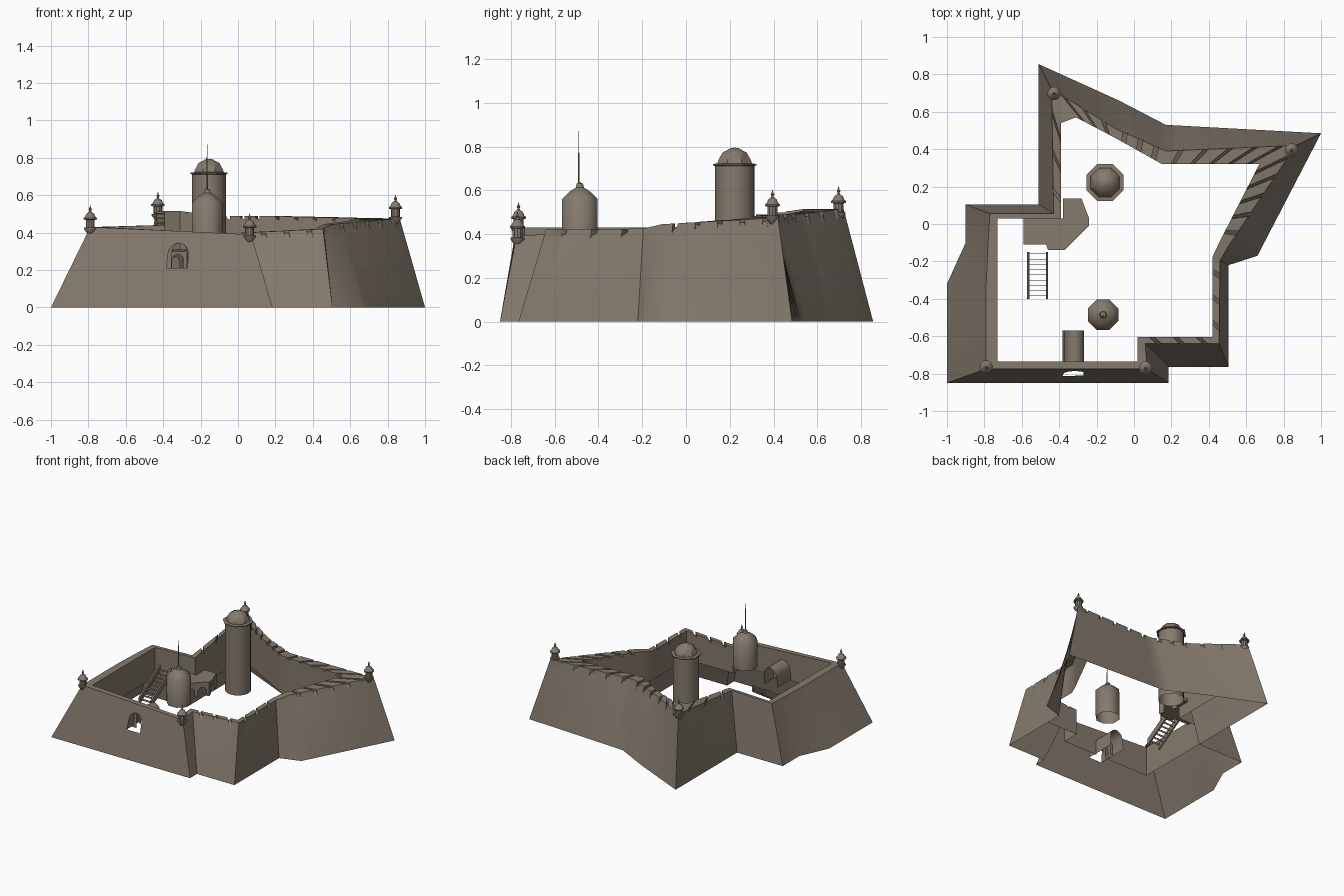
import bpy, bmesh, math
from mathutils import Vector

cube = bpy.data.objects.get("Cube")
if cube:
    bpy.data.objects.remove(cube, do_unlink=True)

stone = bpy.data.materials.new("weathered_stone")
stone.use_nodes = True
STONE = (0.235, 0.195, 0.155, 1)
stone.diffuse_color = STONE
stone.node_tree.nodes["Principled BSDF"].inputs["Base Color"].default_value = STONE


def finish(name, bm, angle=30, closed=False):
    bmesh.ops.remove_doubles(bm, verts=bm.verts, dist=0.0004)
    if closed:
        bmesh.ops.recalc_face_normals(bm, faces=bm.faces)
    me = bpy.data.meshes.new(name)
    bm.to_mesh(me)
    bm.free()
    me.materials.append(stone)
    ob = bpy.data.objects.new(name, me)
    bpy.context.collection.objects.link(ob)
    bpy.ops.object.select_all(action='DESELECT')
    ob.select_set(True)
    bpy.context.view_layer.objects.active = ob
    bpy.ops.object.shade_smooth_by_angle(angle=math.radians(angle))


def quad(bm, *pts):
    bm.faces.new([bm.verts.new(p) for p in pts])


def lathe(name, x, y, z, profile, sides, turn=0.0, angle=35):
    bm = bmesh.new()
    for (r0, z0), (r1, z1) in zip(profile, profile[1:]):
        for i in range(sides):
            a, b = [turn + math.tau * k / sides for k in (i, i + 1)]
            quad(bm, *[(x + r * math.cos(t), y + r * math.sin(t), z + h)
                       for r, h, t in ((r0, z0, a), (r0, z0, b), (r1, z1, b), (r1, z1, a))])
    finish(name, bm, angle)


def prism(name, outline, z0, z1):
    bm = bmesh.new()
    face = bm.faces.new([bm.verts.new((x, y, z0)) for x, y in outline])
    top = bmesh.ops.extrude_face_region(bm, geom=[face], use_keep_orig=True)["geom"]
    bmesh.ops.translate(bm, vec=(0, 0, z1 - z0), verts=[v for v in top if isinstance(v, bmesh.types.BMVert)])
    finish(name, bm, closed=True)


# Curtain wall corners: foot, outer rim, inner rim, rim height, notches on the wall that follows
corners = [
    ((-1, -.85), (-.79, -.775), (-.73, -.735), .43, 0),
    ((.185, -.85), (.07, -.775), (.02, -.735), .39, 0),
    ((.185, -.765), (.06, -.64), (.02, -.605), .40, 3),
    ((.505, -.765), (.455, -.64), (.42, -.605), .42, 3),
    ((.505, -.22), (.46, -.195), (.42, -.175), .425, 0),
    ((.66, -.17), (.51, -.11), (.46, -.09), .445, 5),
    ((1, .485), (.865, .42), (.67, .32), .475, 5),
    ((.17, .53), (.17, .39), (.15, .32), .49, 3),
    ((-.08, .66), (-.1, .51), (-.1, .46), .49, 3),
    ((-.51, .855), (-.44, .72), (-.31, .57), .515, 0),
    ((-.51, .855), (-.44, .72), (-.39, .54), .515, 3),
    ((-.51, .105), (-.43, .055), (-.39, .03), .44, 0),
    ((-.9, .105), (-.77, .055), (-.73, .03), .43, 0),
    ((-.9, -.1), (-.78, -.1), (-.73, -.1), .43, 0),
    ((-1, -.32), (-.79, -.32), (-.73, -.32), .43, 0),
]
GROUND = 0.2
GATE_X, GATE_R, SILL, SPRING = -.322, .054, .21, .29


def column(a, b, t, drop=0.0):
    """Foot, shoulder, outer rim, inner rim and inner foot of the wall section at t."""
    foot, outer, inner = [Vector(p).lerp(Vector(q), t) for p, q in zip(a[:3], b[:3])]
    z = a[3] + (b[3] - a[3]) * t
    base, rim = Vector((*foot, 0)), Vector((*outer, z))
    return [base, base.lerp(rim, .9), rim - Vector((0, 0, drop)),
            Vector((*inner, z - drop * .7)), Vector((*inner, GROUND))]


def span(bm, c, d):
    for k in range(4):
        quad(bm, c[k], d[k], d[k + 1], c[k + 1])


def at_height(c, z):
    return c[0].lerp(c[2], z / c[2].z)


def arch(x, centre, radius, spring):
    return spring + math.sqrt(max(0, radius ** 2 - (x - centre) ** 2))


wall = bmesh.new()
tunnel = bmesh.new()

# Front wall with the arched gate left open
a, b = corners[:2]
left, right = [Vector(c[0]).lerp(Vector(c[1]), .65).x for c in (a, b)]
arch_x = [GATE_X - GATE_R * math.cos(math.pi * i / 10) for i in range(11)]
heights = [arch(x, GATE_X, GATE_R, SPRING) for x in arch_x]
cols = [column(a, b, (x - left) / (right - left)) for x in arch_x]
span(wall, column(a, b, 0), cols[0])
span(wall, cols[-1], column(a, b, 1))
for c, d, h, g in zip(cols, cols[1:], heights, heights[1:]):
    quad(wall, c[0], d[0], at_height(d, SILL), at_height(c, SILL))
    quad(wall, at_height(c, h), at_height(d, g), d[2], c[2])
    quad(wall, c[2], d[2], d[3], c[3])
    quad(wall, c[3], d[3], (d[4].x, d[4].y, g), (c[4].x, c[4].y, h))

# Vaulted passage behind the gate
lip = [at_height(c, h) for c, h in zip(cols, heights)]
lip = [at_height(cols[0], SILL)] + lip + [at_height(cols[-1], SILL)]
for p, q in zip(lip, lip[1:]):
    quad(tunnel, p, q, (q.x, -.57, q.z), (p.x, -.57, p.z))

# Remaining walls, with the rim stepped down at each firing notch
for a, b in zip(corners[1:], corners[2:] + corners[:1]):
    cols = [column(a, b, 0)]
    for i in range(a[4]):
        half = .013 / (Vector(b[1]) - Vector(a[1])).length
        t = (i + .6) / (a[4] + .2)
        for s, drop in ((-half, 0), (-half, .03), (half, .015), (half, 0)):
            cols.append(column(a, b, t + s, drop))
    cols.append(column(a, b, 1))
    for c, d in zip(cols, cols[1:]):
        span(wall, c, d)
finish("curtain_wall", wall)
finish("gate_passage", tunnel)


def arched_panel(name, start, end, base, top, openings):
    """Upright panel pierced by round arches: (centre, radius, spring) along its length."""
    bm = bmesh.new()
    p, q = Vector(start), Vector(end)
    length = (q - p).length

    def at(u, z):
        return (*p.lerp(q, u / length), z)
    u = 0
    for centre, radius, spring in openings:
        quad(bm, at(u, base), at(centre - radius, base), at(centre - radius, top), at(u, top))
        us = [centre - radius * math.cos(math.pi * i / 8) for i in range(9)]
        for s, t in zip(us, us[1:]):
            quad(bm, at(s, arch(s, centre, radius, spring)), at(t, arch(t, centre, radius, spring)),
                 at(t, top), at(s, top))
        u = centre + radius
    quad(bm, at(u, base), at(length, base), at(length, top), at(u, top))
    finish(name, bm)


# Inner gate frame
arched_panel("gate_inner_frame", (GATE_X - .05, -.68), (GATE_X + .05, -.68), SILL, .30, [(.05, .03, .255)])

# Low corner platform with an arcade beneath it
prism("corner_platform", [(-.59, .03), (-.59, -.11), (-.47, -.11), (-.46, -.14), (-.37, -.14),
                          (-.24, -.01), (-.24, .03), (-.28, .135), (-.38, .135), (-.38, .03)], .285, .31)
arched_panel("platform_arcade", (-.37, -.14), (-.24, -.01), GROUND, .29, [(.05, .03, .24), (.135, .03, .24)])
arched_panel("platform_side_arch", (-.24, -.01), (-.28, .135), GROUND, .29, [(.075, .035, .235)])

# Open stair: two stringers joined by upright risers
for side, x in (("left", -.465), ("right", -.565)):
    bm = bmesh.new()
    profile = [(-.4, .2), (-.15, .36), (-.15, .41), (-.4, .25)]
    rings = [[bm.verts.new((x + s, y, z)) for y, z in profile] for s in (-.006, .006)]
    for ring in rings:
        bm.faces.new(ring)
    for i in range(4):
        j = (i + 1) % 4
        bm.faces.new([rings[0][i], rings[0][j], rings[1][j], rings[1][i]])
    finish("stair_stringer_" + side, bm, closed=True)
for i in range(9):
    y, z = -.385 + i * .028, .225 + i * .018
    prism(f"stair_riser_{i + 1}", [(-.56, y), (-.47, y), (-.47, y + .002), (-.56, y + .002)], z, z + .014)

# Tall round tower with a faceted dome
lathe("tall_tower", -.155, .222, 0, [(.09, .18), (.09, .715)], 20)
lathe("tall_tower_dome", -.155, .222, 0, [(.088, .71), (.108, .713), (.108, .72), (.085, .723), (.082, .735),
                                          (.06, .772), (.02, .792), (0, .795)], 8, math.pi / 8)

# Short bell tower with a pointed roof and spire
lathe("short_tower", -.165, -.485, 0, [(.088, .35), (.088, .56), (.05, .595), (.02, .612),
                                       (.016, .63), (0, .637)], 8, math.pi / 8, 46)
lathe("short_tower_spire", -.165, -.49, 0, [(.004, .63), (.003, .75), (.001, .87)], 6)

# Sentry turrets on the bastion tips
turret = [(.004, 0), (.018, .02), (.034, .042), (.034, .048), (.024, .05), (.024, .09), (.036, .093),
          (.036, .1), (.027, .108), (.02, .124), (.007, .132), (.005, .14), (.009, .147), (.004, .155), (0, .17)]
for name, x, y, z in (("front_right", -.79, -.765, .378), ("front_left", .062, -.77, .335),
                      ("back_left", .842, .395, .435), ("back_right", -.428, .697, .45)):
    lathe("sentry_turret_" + name, x, y, z, turret, 10)
